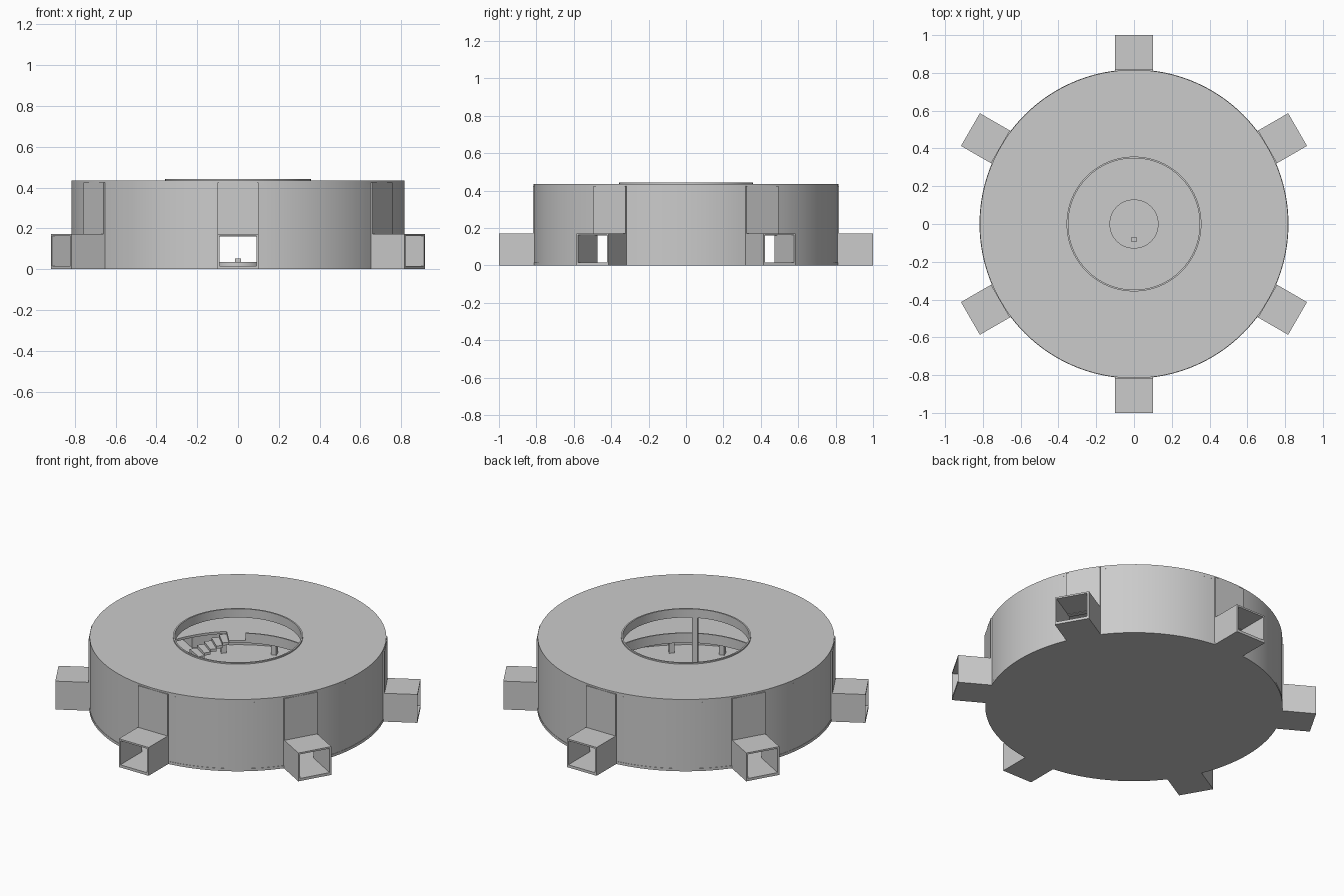
import bpy, bmesh
from math import sin, cos, radians, asin, degrees, pi
from mathutils import Matrix

if "Cube" in bpy.data.objects:
    bpy.data.objects.remove(bpy.data.objects["Cube"])


def finish(name, bm, smooth=False):
    bmesh.ops.recalc_face_normals(bm, faces=bm.faces)
    me = bpy.data.meshes.new(name)
    bm.to_mesh(me)
    bm.free()
    ob = bpy.data.objects.new(name, me)
    bpy.context.collection.objects.link(ob)
    if smooth:
        bpy.ops.object.select_all(action='DESELECT')
        ob.select_set(True)
        bpy.context.view_layer.objects.active = ob
        bpy.ops.object.shade_smooth_by_angle(angle=radians(30))
    return ob


def arc(name, r0, r1, z0, z1, a0=0, a1=360, n=120):
    """Ring or ring sector with a rectangular section, angles in degrees."""
    bm = bmesh.new()
    full = a1 - a0 >= 360
    rows = []
    for i in range(n if full else n + 1):
        a = radians(a0 + (a1 - a0) * i / n)
        rows.append([bm.verts.new((r * cos(a), r * sin(a), z))
                     for r, z in ((r0, z0), (r1, z0), (r1, z1), (r0, z1))])
    for i in range(n):
        p, q = rows[i], rows[(i + 1) % len(rows)]
        for k in range(4):
            m = (k + 1) % 4
            bm.faces.new((p[k], p[m], q[m], q[k]))
    if not full:
        bm.faces.new(rows[0])
        bm.faces.new(rows[-1])
    return finish(name, bm, True)


def disc(name, r, z0, z1, n=120):
    bm = bmesh.new()
    bmesh.ops.create_cone(bm, cap_ends=True, segments=n, radius1=r, radius2=r, depth=z1 - z0,
                          matrix=Matrix.Translation((0, 0, (z0 + z1) / 2)))
    return finish(name, bm, True)


def box(name, ang, r0, r1, t0, t1, z0, z1):
    """Box given by radial, tangential and height ranges, turned to an angle."""
    bm = bmesh.new()
    m = (Matrix.Rotation(radians(ang), 4, 'Z')
         @ Matrix.Translation(((r0 + r1) / 2, (t0 + t1) / 2, (z0 + z1) / 2))
         @ Matrix.Diagonal((r1 - r0, t1 - t0, z1 - z0, 1)))
    bmesh.ops.create_cube(bm, size=1, matrix=m)
    return finish(name, bm)


R, W, T = 0.816, 0.1, 0.01
half = degrees(asin(W / R))

# Floor, centre dais and its console
disc("floor", R + 0.002, 0, 0.016)
disc("dais", 0.13, 0.016, 0.036, 64)
box("console", -90, 0.07, 0.095, -0.014, 0.014, 0.036, 0.052)

# Roof with round opening and collar
arc("roof", 0.355, R, 0.415, 0.435)
arc("roof_collar", 0.348, 0.357, 0.39, 0.443)

for k in range(6):
    a = 30 + 60 * k
    # Curved wall between two doorways, flat panel above each doorway
    arc("outer_wall", R - 0.02, R, 0.016, 0.416, a + half, a + 60 - half, 16)
    box("door_panel", a, 0.79, 0.818, -W, W, 0.16, 0.425)
    # Corridor stub: floor, ceiling and side walls
    box("corridor_floor", a, 0.79, 1.0, -W, W, 0, 0.016)
    box("corridor_ceiling", a, 0.79, 1.0, -W, W, 0.162, 0.172)
    for s in (-1, 1):
        c = s * (W - T / 2)
        box("corridor_side", a, 0.79, 1.0, c - T / 2, c + T / 2, 0.016, 0.162)
        # Columns below the gallery
        box("gallery_column", a + 30 + s * 11.5, 0.69, 0.72, -0.015, 0.015, 0.016, 0.18)

# Gallery with a stairwell cut between two angles, and its railing
S0, S1 = 131, 172
arc("gallery_floor", 0.48, R - 0.01, 0.176, 0.19, S1, S0 + 360, 100)
arc("gallery_floor_outer", 0.6, R - 0.01, 0.176, 0.19, S0, S1, 16)
arc("gallery_railing", 0.478, 0.486, 0.176, 0.235, S1, 480, 100)

# Curved stair descending from the gallery
n = 10
for i in range(n):
    z = 0.176 - i * 0.016
    w = (S1 - S0) / n
    arc("stair_step", 0.485, 0.595, max(0.016, z - 0.016), z, S0 + i * w, S0 + (i + 1) * w, 3)

# Post under the roof collar
box("roof_post", -63, 0.35, 0.38, -0.016, 0.016, 0.016, 0.416)
